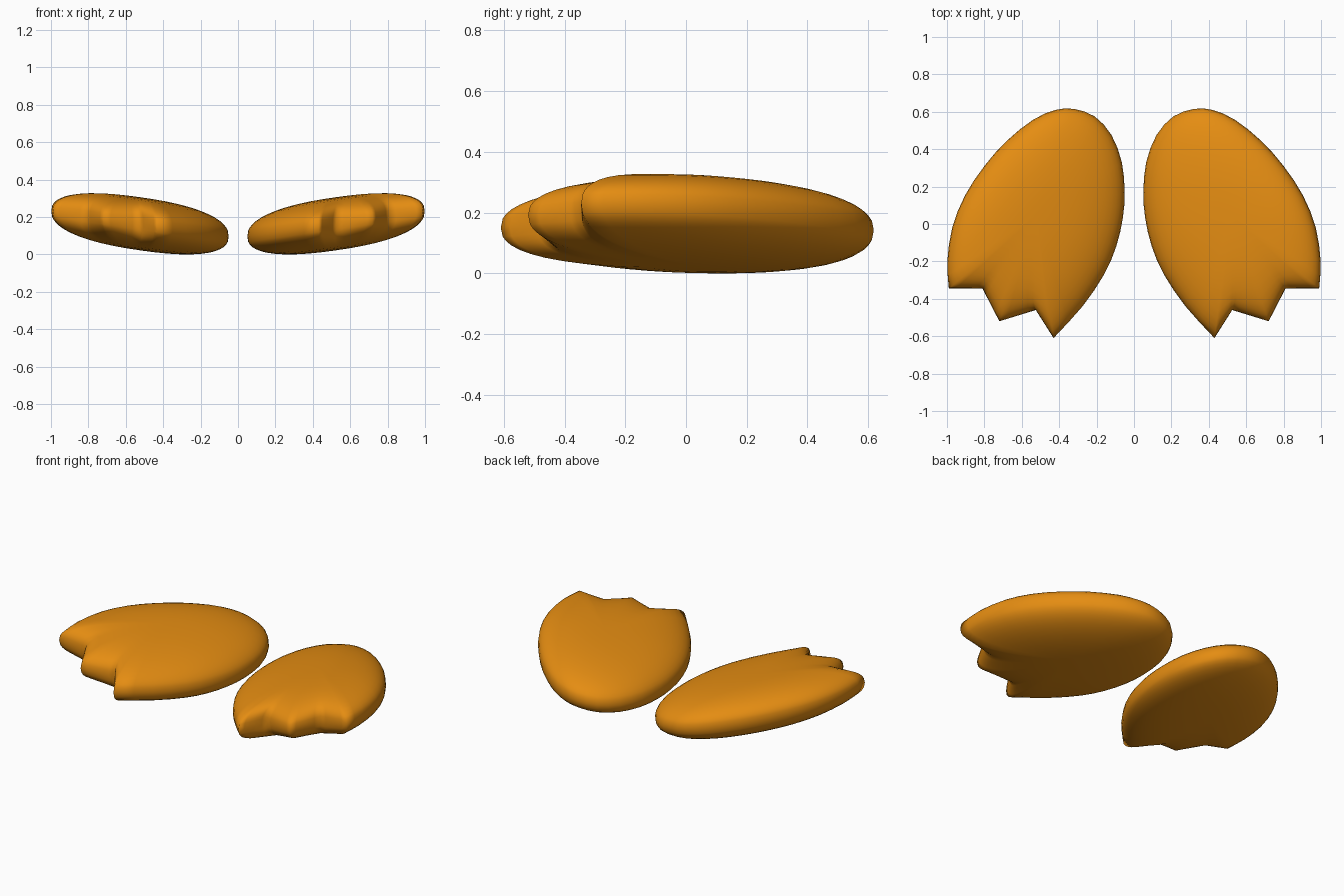
import bpy, bmesh
from mathutils import Vector

if "Cube" in bpy.data.objects:
    bpy.data.objects.remove(bpy.data.objects["Cube"])

orange = bpy.data.materials.new("orange")
orange.diffuse_color = (0.78, 0.265, 0.006, 1)
orange.use_nodes = True
orange.node_tree.nodes["Principled BSDF"].inputs["Base Color"].default_value = orange.diffuse_color

CENTRE = Vector((0.52, 0.05))
HALF_THICK = 0.142
RINGS = [0.15, 0.3, 0.45, 0.58, 0.69, 0.78, 0.85, 0.905, 0.945, 0.972, 0.99, 1.0]

# rounded side of the foot, from outer toe around the heel to inner toe
heel = [(0.99, -0.345), (0.998, -0.2), (0.972, -0.02), (0.905, 0.15), (0.80, 0.31),
        (0.68, 0.445), (0.54, 0.557), (0.42, 0.61), (0.32, 0.615), (0.21, 0.575),
        (0.12, 0.475), (0.065, 0.33), (0.05, 0.17), (0.06, 0.03), (0.095, -0.12),
        (0.16, -0.27), (0.275, -0.44), (0.43, -0.61)]
# zigzag toes, and the soft arc they grow out of
toes = [(0.43, -0.61), (0.525, -0.46), (0.72, -0.52), (0.81, -0.345), (0.99, -0.345)]
arc = [(0.43, -0.61), (0.57, -0.565), (0.71, -0.50), (0.86, -0.415), (0.99, -0.345)]


def spline(points, steps):
    """Smooth curve through the points, without the last point."""
    p = [Vector(q) for q in points]
    p = [2 * p[0] - p[1]] + p + [2 * p[-1] - p[-2]]
    out = []
    for i in range(1, len(p) - 2):
        a, b, c, d = p[i - 1:i + 3]
        for s in range(steps):
            t = s / steps
            out.append(0.5 * (2 * b + (c - a) * t + (2 * a - 5 * b + 4 * c - d) * t * t
                              + (3 * b - a - 3 * c + d) * t ** 3))
    return out


def polyline(points, steps):
    p = [Vector(q) for q in points]
    return [a.lerp(b, s / steps) for a, b in zip(p, p[1:]) for s in range(steps)]


round_part = spline(heel, 2)
edge = round_part + polyline(toes, 5)
soft = round_part + spline(arc, 5)
N = len(edge)


def tilt(x):
    return 0.084 + 0.142 * x


def make_foot(name, side):
    bm = bmesh.new()

    def ring(t, sign):
        h = sign * HALF_THICK * max(0, 1 - t ** 2.4) ** (1 / 2.4)
        verts = []
        for e, s in zip(edge, soft):
            p = CENTRE + (s.lerp(e, t ** 3) - CENTRE) * t
            verts.append(bm.verts.new((side * p.x, p.y, tilt(p.x) + h)))
        return verts

    rim = ring(1.0, 1)
    for sign in (1, -1):
        pole = bm.verts.new((side * CENTRE.x, CENTRE.y, tilt(CENTRE.x) + sign * HALF_THICK))
        rings = [ring(t, sign) for t in RINGS[:-1]] + [rim]
        for i in range(N):
            j = (i + 1) % N
            bm.faces.new((pole, rings[0][i], rings[0][j]))
            for a, b in zip(rings, rings[1:]):
                bm.faces.new((a[i], b[i], b[j], a[j]))
    bmesh.ops.recalc_face_normals(bm, faces=bm.faces)
    # rest the foot on the ground
    low = min(v.co.z for v in bm.verts)
    for v in bm.verts:
        v.co.z -= low
    for f in bm.faces:
        f.smooth = True
    mesh = bpy.data.meshes.new(name)
    bm.to_mesh(mesh)
    bm.free()
    mesh.materials.append(orange)
    bpy.context.collection.objects.link(bpy.data.objects.new(name, mesh))


make_foot("right_foot", 1)
make_foot("left_foot", -1)
